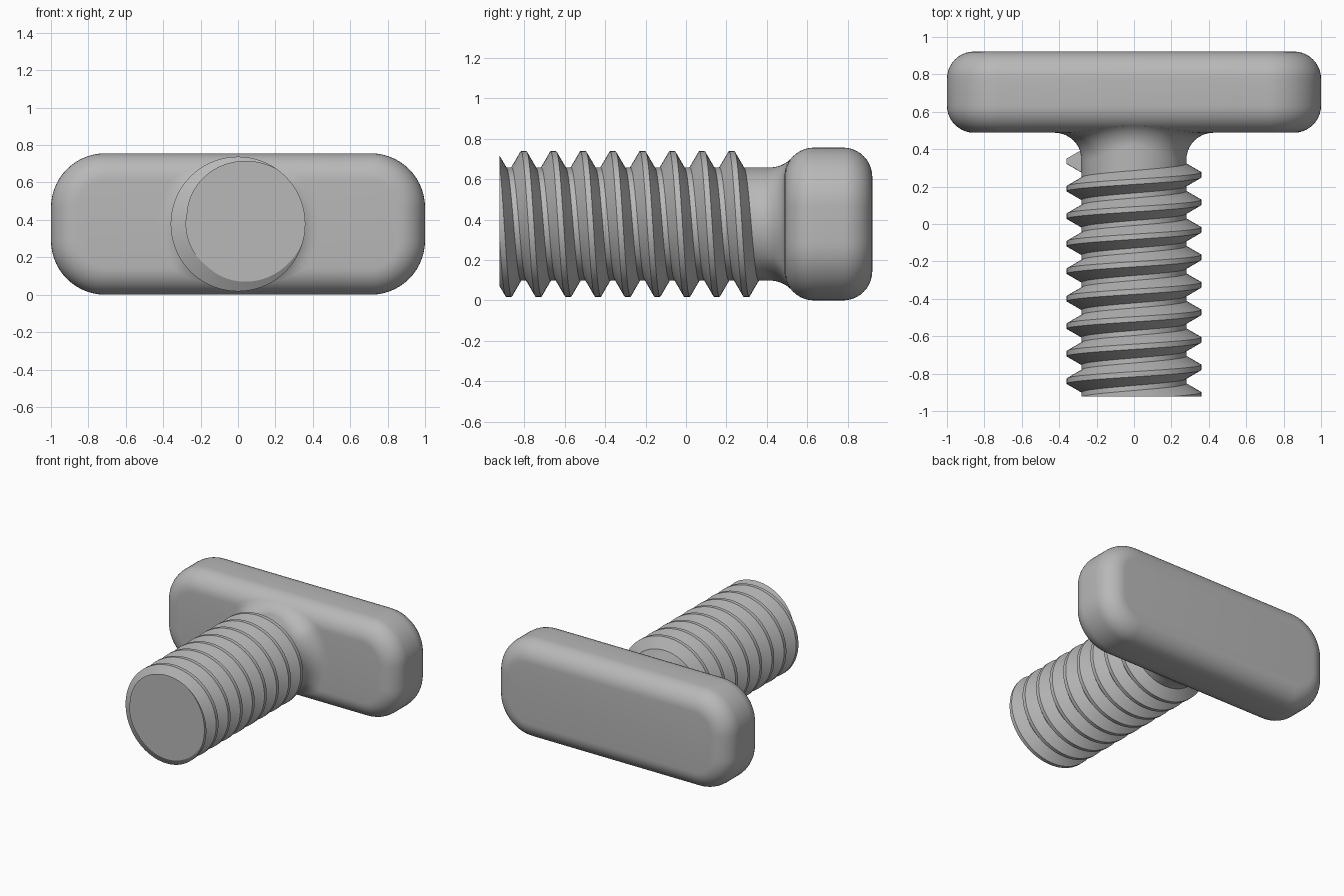
import bpy, bmesh
from math import sin, cos, pi, tau, sqrt, radians
from mathutils import Vector

cube = bpy.data.objects.get("Cube")
if cube:
    bpy.data.objects.remove(cube, do_unlink=True)

# Shared dimensions
MID_Z = 0.378                  # height of the shaft axis
FRONT, BACK = 0.488, 0.922     # head faces
TIP = -0.922                   # free end of the shaft
EDGE = 0.145                   # rounding of head edges and of the neck
CORNER = 0.29                  # rounding of the head outline
CORE, CREST, PITCH = 0.28, 0.36, 0.147

grey = bpy.data.materials.new("plain grey")
grey.use_nodes = True
grey.diffuse_color = (0.48, 0.48, 0.48, 1)
grey.node_tree.nodes["Principled BSDF"].inputs["Base Color"].default_value = (0.48, 0.48, 0.48, 1)


def finish(name, bm):
    """Turn a bmesh into a smooth-shaded object with sharp creases."""
    bmesh.ops.recalc_face_normals(bm, faces=bm.faces)
    mesh = bpy.data.meshes.new(name)
    bm.to_mesh(mesh)
    bm.free()
    mesh.materials.append(grey)
    obj = bpy.data.objects.new(name, mesh)
    bpy.context.collection.objects.link(obj)
    bpy.ops.object.select_all(action="DESELECT")
    obj.select_set(True)
    bpy.context.view_layer.objects.active = obj
    bpy.ops.object.shade_smooth_by_angle(angle=radians(30))
    return obj


def loft(rings):
    """Skin a list of closed rings and cap both ends."""
    bm = bmesh.new()
    rows = [[bm.verts.new(p) for p in ring] for ring in rings]
    for a, b in zip(rows, rows[1:]):
        for i in range(len(a)):
            j = (i + 1) % len(a)
            bm.faces.new((a[i], a[j], b[j], b[i]))
    bm.faces.new(rows[0])
    bm.faces.new(rows[-1])
    return bm


# Head: rounded rectangle with rounded front and back edges
def outline(inset, y, steps=14):
    r = CORNER - inset
    points = []
    for k, (sx, sz) in enumerate(((1, 1), (-1, 1), (-1, -1), (1, -1))):
        for i in range(steps + 1):
            a = (k + i / steps) * pi / 2
            points.append((sx * (1 - CORNER) + r * cos(a), y,
                           MID_Z + sz * (MID_Z - CORNER) + r * sin(a)))
    return points


arc = [i / 10 * pi / 2 for i in range(11)]
front_rings = [outline(EDGE * (1 - sin(a)), FRONT + EDGE * (1 - cos(a))) for a in arc]
back_rings = [outline(EDGE * (1 - sin(a)), BACK - EDGE * (1 - cos(a))) for a in reversed(arc)]
finish("head", loft(front_rings + back_rings))


# Shaft: plain core whose neck blends into the head like a rolling ball
def shaft_line(angle, steps=10):
    out = Vector((cos(angle), 0, sin(angle)))
    ball = out * (CORE + EDGE)
    flat = MID_Z - EDGE
    core_z = max(-flat, min(flat, ball.z))
    ball.y = FRONT + EDGE - sqrt((2 * EDGE) ** 2 - (ball.z - core_z) ** 2)
    to_head = (Vector((ball.x, FRONT + EDGE, core_z)) - ball).normalized()
    line = [out * CORE + Vector((0, TIP, 0))]
    line += [ball + EDGE * (-out).slerp(to_head, i / steps) for i in range(steps + 1)]
    line.append(out * CORE + Vector((0, FRONT + EDGE, 0)))
    return [p + Vector((0, 0, MID_Z)) for p in line]


lines = [shaft_line(i / 96 * tau) for i in range(96)]
finish("shaft", loft(list(zip(*lines))))

# Thread: trapezoid swept along a helix, then cut flush with the shaft tip
SECTION = ((CORE - 0.01, -0.066), (CREST, -0.014), (CREST, 0.014), (CORE - 0.01, 0.066))
START, TURNS, STEPS = 0.336, 9.5, 72
coils = []
for i in range(int(TURNS * STEPS) + 1):
    turn = i / STEPS
    a = turn * tau
    coils.append([(-r * cos(a), START - PITCH * turn + dy, MID_Z - r * sin(a))
                  for r, dy in SECTION])
bm = loft(coils)
bmesh.ops.recalc_face_normals(bm, faces=bm.faces)
cut = bmesh.ops.bisect_plane(bm, geom=bm.verts[:] + bm.edges[:] + bm.faces[:],
                             plane_co=(0, TIP, 0), plane_no=(0, -1, 0), clear_outer=True)
rim = [e for e in cut["geom_cut"] if isinstance(e, bmesh.types.BMEdge)]
bmesh.ops.holes_fill(bm, edges=rim, sides=0)
finish("thread", bm)
